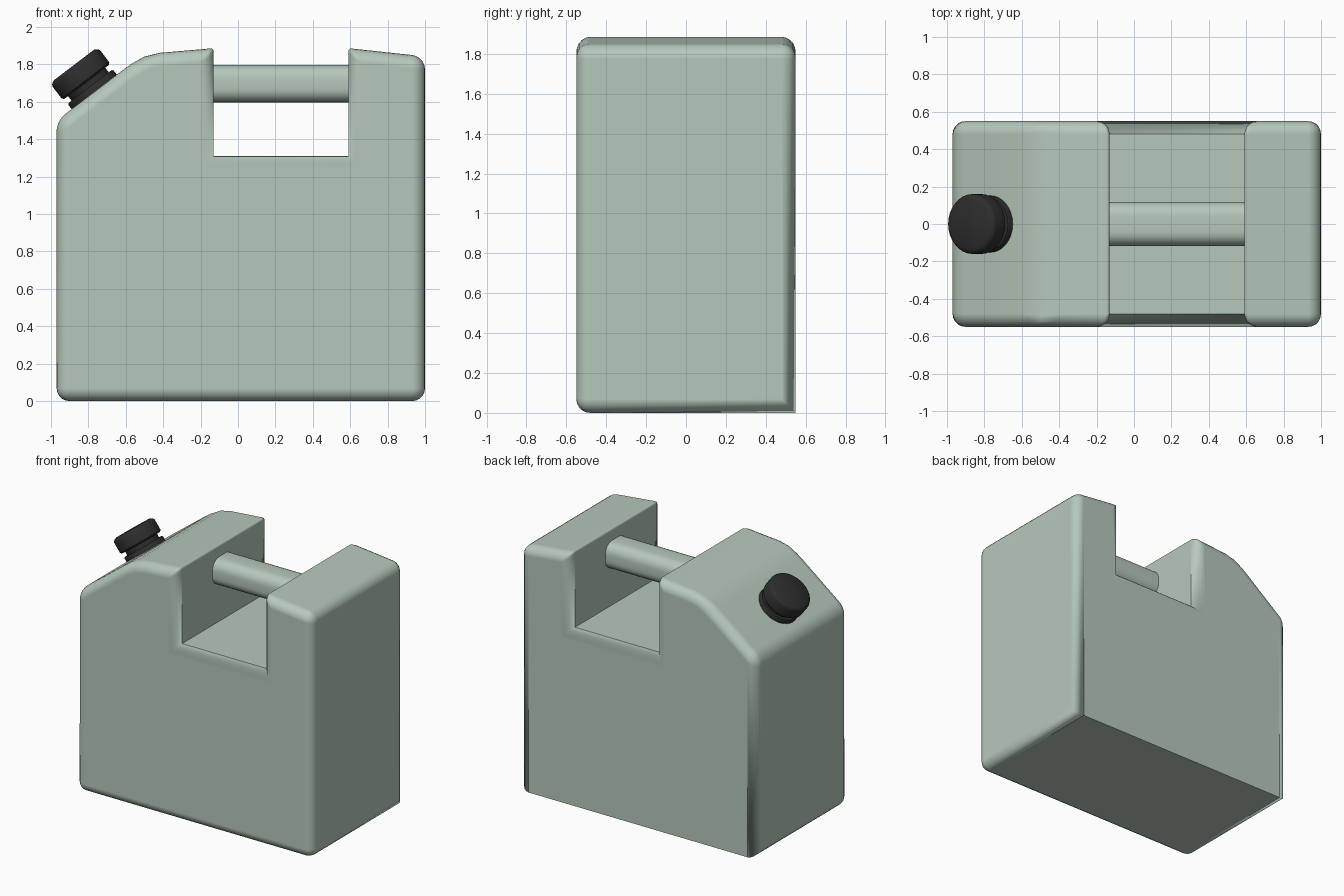
import bpy, bmesh, math
from mathutils import Matrix

if "Cube" in bpy.data.objects:
    bpy.data.objects.remove(bpy.data.objects["Cube"])


def material(name, rgb):
    m = bpy.data.materials.new(name)
    m.diffuse_color = (*rgb, 1)
    m.use_nodes = True
    m.node_tree.nodes["Principled BSDF"].inputs["Base Color"].default_value = m.diffuse_color
    return m


def finish(name, bm, mat):
    bmesh.ops.recalc_face_normals(bm, faces=bm.faces)
    me = bpy.data.meshes.new(name)
    bm.to_mesh(me)
    bm.free()
    me.materials.append(mat)
    ob = bpy.data.objects.new(name, me)
    bpy.context.collection.objects.link(ob)
    bpy.ops.object.select_all(action='DESELECT')
    ob.select_set(True)
    bpy.context.view_layer.objects.active = ob
    bpy.ops.object.shade_smooth_by_angle(angle=math.radians(35))
    return ob


def lathe(name, profile, mat, place, sides=32):
    bm = bmesh.new()
    verts = [bm.verts.new((r, 0, z)) for r, z in profile]
    edges = [bm.edges.new(p) for p in zip(verts, verts[1:])]
    bmesh.ops.spin(bm, geom=verts + edges, cent=(0, 0, 0), axis=(0, 0, 1),
                   angle=math.tau, steps=sides, use_merge=True)
    bmesh.ops.remove_doubles(bm, verts=bm.verts, dist=1e-5)
    bm.transform(place)
    return finish(name, bm, mat)


green = material("pale_green_plastic", (0.47, 0.58, 0.50))
black = material("black_plastic", (0.027, 0.027, 0.027))

# Body: side profile (x, z, bevel weight of the corner edge) extruded through y
W = 0.55
profile = [(-0.97, 0, 1), (1.0, 0, 1), (1.0, 1.843, 1), (0.59, 1.887, 0.25),
           (0.59, 1.31, 0), (-0.13, 1.31, 0), (-0.13, 1.887, 0.25),
           (-0.42, 1.862, 0), (-0.50, 1.842, 0), (-0.57, 1.803, 0),
           (-0.62, 1.767, 0), (-0.97, 1.50, 1)]
bm = bmesh.new()
weight = bm.edges.layers.float.new("bevel_weight_edge")
front = [bm.verts.new((x, -W, z)) for x, z, w in profile]
back = [bm.verts.new((x, W, z)) for x, z, w in profile]
bm.faces.new(front)
bm.faces.new(back[::-1])
n = len(profile)
for i in range(n):
    j = (i + 1) % n
    bm.faces.new((front[i], back[i], back[j], front[j]))
for i in range(n):
    j = (i + 1) % n
    bm.edges.get((front[i], back[i]))[weight] = profile[i][2]
    bm.edges.get((front[i], front[j]))[weight] = 1
    # the bottom edge at the back stays sharp
    bm.edges.get((back[i], back[j]))[weight] = 0 if i == 0 else 1
body = finish("can_body", bm, green)
bev = body.modifiers.new("rounded_edges", 'BEVEL')
bev.limit_method = 'WEIGHT'
bev.width = 0.07
bev.segments = 5
bev.use_clamp_overlap = False
bev.harden_normals = True

# Handle: rounded bar across the notch
bm = bmesh.new()
bmesh.ops.create_cube(bm, size=1)
bm.transform(Matrix.Translation((0.23, 0, 1.697)) @ Matrix.Diagonal((0.75, 0.235, 0.2, 1)))
long_edges = [e for e in bm.edges if abs(e.verts[0].co.x - e.verts[1].co.x) > 0.1]
bmesh.ops.bevel(bm, geom=long_edges, offset=0.075, segments=6, profile=0.5, affect='EDGES')
finish("handle_bar", bm, green)

# Spout neck and screw cap, square to the sloping shoulder
place = Matrix.Translation((-0.77, 0, 1.655)) @ Matrix.Rotation(math.radians(-37.3), 4, 'Y')
lathe("spout_neck", [(0, -0.03), (0.152, -0.03), (0.152, 0.025), (0.146, 0.034),
                     (0.125, 0.034), (0.125, 0.08), (0, 0.08)], black, place)
lathe("screw_cap", [(0, 0.065), (0.15, 0.065), (0.16, 0.075), (0.16, 0.155),
                    (0.154, 0.167), (0.135, 0.178), (0, 0.178)], black, place)
